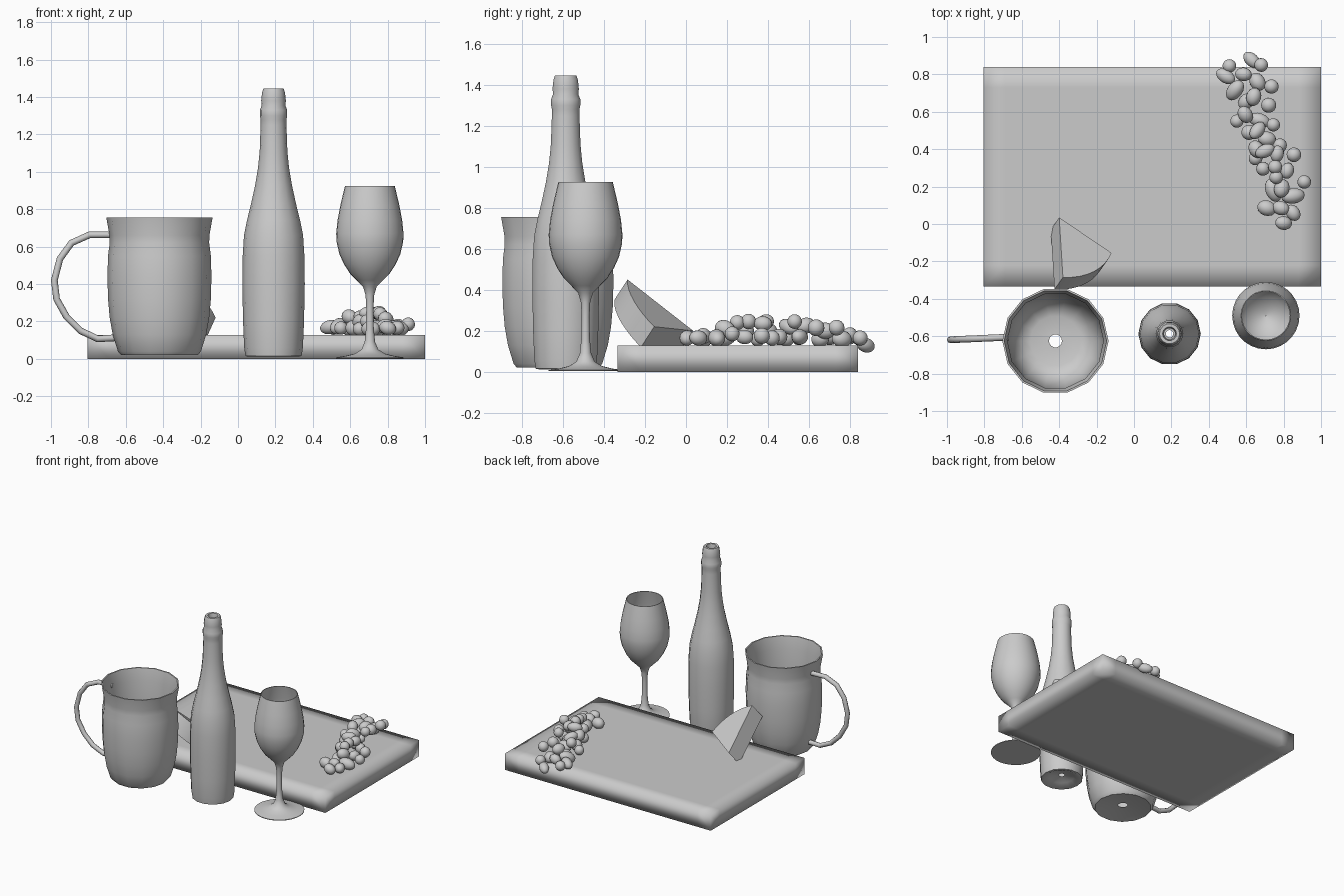
import bpy, bmesh, math, random
from mathutils import Vector, Euler, Matrix

random.seed(4)
grey = bpy.data.materials.new("plain grey")
grey.diffuse_color = (0.6, 0.6, 0.6, 1)


def finish(name, bm, angle=40):
    me = bpy.data.meshes.new(name)
    bm.to_mesh(me)
    bm.free()
    ob = bpy.data.objects.new(name, me)
    bpy.context.collection.objects.link(ob)
    me.materials.append(grey)
    bpy.ops.object.select_all(action='DESELECT')
    ob.select_set(True)
    bpy.context.view_layer.objects.active = ob
    bpy.ops.object.shade_smooth_by_angle(angle=math.radians(angle))
    return ob


def lathe(name, cx, cy, profile, sides):
    """Revolve (radius, height) points, listed from the underside outward and up."""
    bm = bmesh.new()
    rings = []
    for r, z in profile:
        rings.append([bm.verts.new((cx + r * math.cos(2 * math.pi * k / sides),
                                    cy + r * math.sin(2 * math.pi * k / sides), z))
                      for k in range(sides)])
    for a, b in zip(rings, rings[1:]):
        for k in range(sides):
            n = (k + 1) % sides
            bm.faces.new((a[k], a[n], b[n], b[k]))
    return finish(name, bm)


# Serving board, softly shaded near its edges
bm = bmesh.new()
bmesh.ops.create_cube(bm, size=1, matrix=Matrix.Translation((0.0975, 0.2525, 0.064))
                      @ Matrix.Diagonal((1.805, 1.175, 0.128, 1)))
for co, no in (((-0.69, 0, 0), (1, 0, 0)), ((0.88, 0, 0), (1, 0, 0)),
               ((0, -0.22, 0), (0, 1, 0)), ((0, 0.73, 0), (0, 1, 0))):
    bmesh.ops.bisect_plane(bm, geom=bm.verts[:] + bm.edges[:] + bm.faces[:],
                           plane_co=co, plane_no=no)
finish("serving_board", bm, 100)

# Mug with inner wall and a small hole in the base
lathe("mug_body", -0.42, -0.625, [
    (0.035, 0.04), (0.12, 0.035), (0.205, 0.02), (0.222, 0.04), (0.25, 0.13),
    (0.266, 0.22), (0.275, 0.32), (0.278, 0.44), (0.275, 0.55), (0.266, 0.62),
    (0.267, 0.66), (0.284, 0.755), (0.274, 0.755), (0.257, 0.66), (0.257, 0.5),
    (0.245, 0.2), (0.215, 0.1), (0.175, 0.06), (0.135, 0.045), (0.035, 0.045)], 14)

# Mug handle
path = [(-0.67, 0.663), (-0.794, 0.663), (-0.89, 0.62), (-0.952, 0.535),
        (-0.982, 0.42), (-0.97, 0.32), (-0.917, 0.225), (-0.842, 0.15),
        (-0.75, 0.107), (-0.66, 0.112)]
cu = bpy.data.curves.new("mug_handle", 'CURVE')
cu.dimensions = '3D'
cu.bevel_depth = 0.018
cu.bevel_resolution = 2
cu.use_fill_caps = True
sp = cu.splines.new('POLY')
sp.points.add(len(path) - 1)
for p, (x, z) in zip(sp.points, path):
    p.co = (x, -0.62 + 0.045 * (x + 1), z, 1)
handle = bpy.data.objects.new("mug_handle", cu)
bpy.context.collection.objects.link(handle)
cu.materials.append(grey)
bpy.ops.object.select_all(action='DESELECT')
handle.select_set(True)
bpy.context.view_layer.objects.active = handle
bpy.ops.object.convert(target='MESH')
bpy.ops.object.shade_smooth_by_angle(angle=math.radians(50))

# Bottle, open at the mouth
lathe("bottle", 0.19, -0.587, [
    (0.02, 0.05), (0.09, 0.035), (0.135, 0.012), (0.15, 0.015), (0.157, 0.06),
    (0.163, 0.2), (0.167, 0.4), (0.165, 0.55), (0.158, 0.66), (0.142, 0.74),
    (0.12, 0.83), (0.098, 0.93), (0.083, 1.02), (0.074, 1.11), (0.069, 1.25),
    (0.069, 1.28), (0.073, 1.30), (0.073, 1.33), (0.063, 1.355), (0.066, 1.38),
    (0.061, 1.425), (0.054, 1.445), (0.037, 1.445), (0.03, 1.40), (0.045, 1.25),
    (0.06, 1.1)], 14)

# Wine glass: foot, stem and thin bowl
lathe("wine_glass", 0.705, -0.49, [
    (0.002, 0.003), (0.18, 0.003), (0.18, 0.008), (0.13, 0.016), (0.08, 0.028),
    (0.045, 0.05), (0.028, 0.09), (0.021, 0.16), (0.019, 0.27), (0.023, 0.34),
    (0.036, 0.385), (0.07, 0.42), (0.105, 0.455), (0.138, 0.505), (0.163, 0.56),
    (0.178, 0.625), (0.18, 0.67), (0.173, 0.74), (0.158, 0.82), (0.133, 0.925),
    (0.128, 0.925), (0.153, 0.82), (0.174, 0.67), (0.158, 0.56), (0.133, 0.51),
    (0.1, 0.462), (0.033, 0.42), (0.002, 0.415)], 28)

# Cheese wedge: 60 degree sector of a wheel, leaning on the mug
apex = Vector((-0.4, 0.035, 0.2))
v0, v1 = Vector((0.02, -0.32, 0.25)), Vector((0.28, -0.19, 0.02))
thick = Vector((0.045, 0.065, 0.1))
n = 8
outline = [apex]
for k in range(n + 1):
    t = k / n
    direction = v0.normalized().slerp(v1.normalized(), t)
    outline.append(apex + direction * (v0.length * (1 - t) + v1.length * t))
bm = bmesh.new()
top = [bm.verts.new(p) for p in outline]
low = [bm.verts.new(p - thick) for p in outline]
bm.faces.new(top)
bm.faces.new(low[::-1])
for k in range(len(top)):
    m = (k + 1) % len(top)
    bm.faces.new((top[k], low[k], low[m], top[m]))
bmesh.ops.recalc_face_normals(bm, faces=bm.faces[:])
finish("cheese_wedge", bm, 35)

# Grapes: centres of the bunch, each a randomly turned ellipsoid
centres = [
    (.51, .845, .165), (.63, .877, .13), (.49, .79, .17), (.68, .85, .165),
    (.585, .80, .18), (.66, .76, .16), (.735, .735, .215), (.54, .715, .175),
    (.64, .68, .20), (.60, .655, .16), (.72, .635, .215), (.595, .585, .225),
    (.55, .55, .165), (.67, .555, .17), (.745, .53, .245), (.615, .49, .165),
    (.66, .50, .22), (.71, .455, .17), (.655, .40, .20), (.70, .39, .245),
    (.78, .42, .165), (.765, .375, .235), (.65, .35, .16), (.855, .37, .175),
    (.69, .295, .20), (.755, .305, .245), (.82, .285, .17), (.76, .25, .24),
    (.91, .225, .185), (.79, .19, .21), (.85, .15, .165), (.785, .085, .175),
    (.71, .085, .16), (.85, .06, .165), (.80, .005, .165), (.745, .18, .165)]
bm = bmesh.new()
for c in centres:
    r = random.uniform(0.035, 0.042)
    long = random.choice((1.0, 1.25, 1.55))
    rot = Euler((random.uniform(-0.4, 0.4), random.uniform(-0.4, 0.4),
                 random.uniform(0, math.pi))).to_matrix().to_4x4()
    bmesh.ops.create_uvsphere(bm, u_segments=16, v_segments=10, radius=r,
                              matrix=Matrix.Translation(c) @ rot
                              @ Matrix.Diagonal((long, 1, 1, 1)))
finish("grape_bunch", bm, 60)
